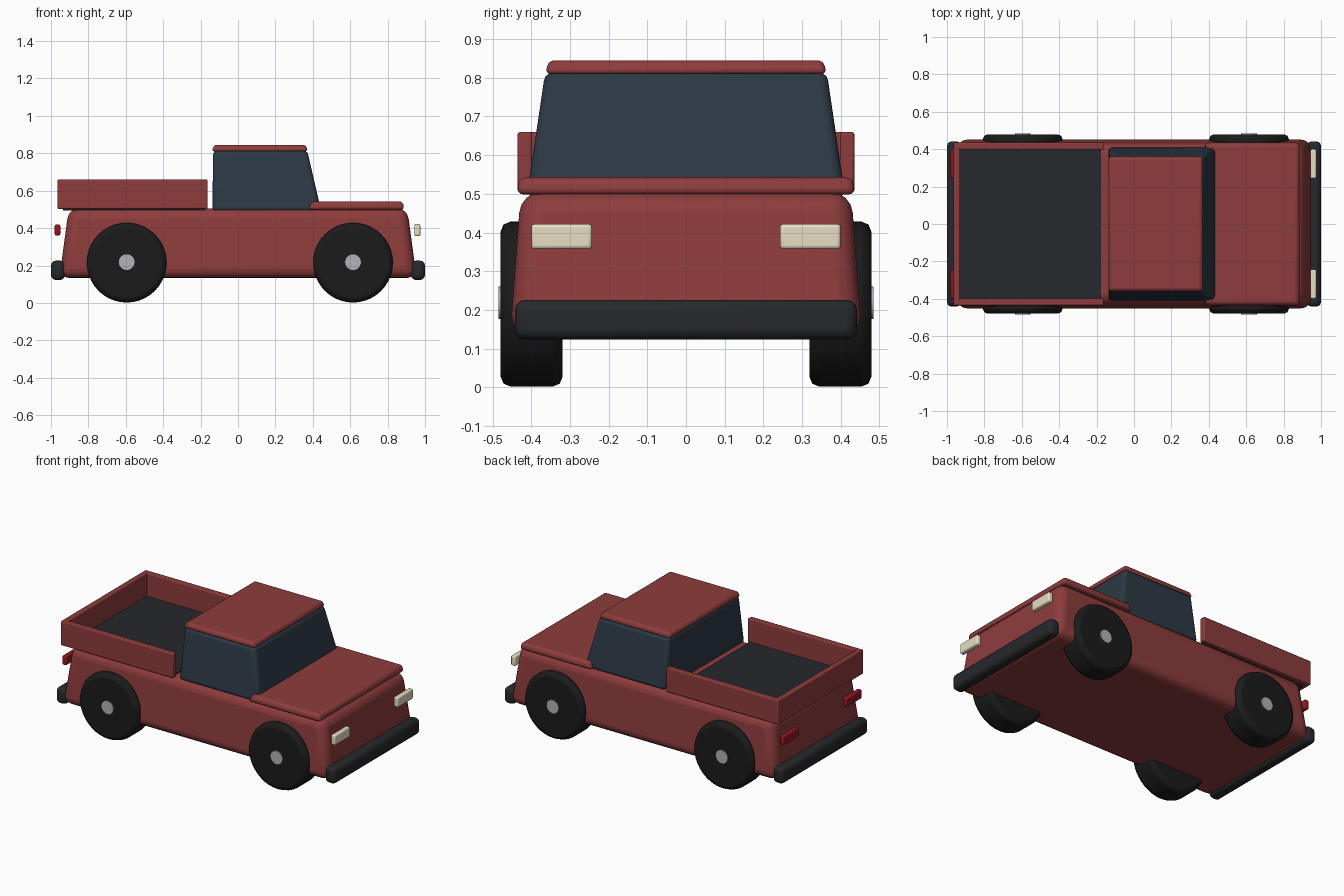
import bpy, bmesh, math
from mathutils import Matrix

if "Cube" in bpy.data.objects:
    bpy.data.objects.remove(bpy.data.objects["Cube"])


def material(name, r, g, b):
    m = bpy.data.materials.new(name)
    m.diffuse_color = (r, g, b, 1)
    m.use_nodes = True
    m.node_tree.nodes["Principled BSDF"].inputs["Base Color"].default_value = m.diffuse_color
    return m


RED = material("red_paint", 0.27, 0.045, 0.045)
GLASS = material("dark_glass", 0.025, 0.04, 0.058)
TRIM = material("dark_trim", 0.02, 0.021, 0.025)
RUBBER = material("rubber", 0.011, 0.011, 0.011)
METAL = material("metal", 0.45, 0.45, 0.48)
CREAM = material("headlight_cream", 0.8, 0.73, 0.54)
TAIL = material("tail_red", 0.3, 0.008, 0.015)


def finish(name, bm, mat, bevel, segments):
    bmesh.ops.recalc_face_normals(bm, faces=bm.faces)
    me = bpy.data.meshes.new(name)
    bm.to_mesh(me)
    bm.free()
    ob = bpy.data.objects.new(name, me)
    bpy.context.collection.objects.link(ob)
    me.materials.append(mat)
    if bevel:
        mod = ob.modifiers.new("Bevel", 'BEVEL')
        mod.width, mod.segments = bevel, segments
        mod.limit_method, mod.angle_limit = 'ANGLE', math.radians(40)
    bpy.ops.object.select_all(action='DESELECT')
    bpy.context.view_layer.objects.active = ob
    ob.select_set(True)
    bpy.ops.object.shade_smooth_by_angle(angle=math.radians(35))
    return ob


def block(name, mat, x, y, z, top_x=None, top_y=None, bevel=0.0, segments=3):
    """Box from (min, max) ranges; top_x / top_y give a tapered top."""
    bm = bmesh.new()
    bmesh.ops.create_cube(bm, size=2)
    for v in bm.verts:
        up = v.co.z > 0
        rx = top_x if up and top_x else x
        ry = top_y if up and top_y else y
        v.co = (rx[v.co.x > 0], ry[v.co.y > 0], z[up])
    return finish(name, bm, mat, bevel, segments)


def disc(name, mat, x, y, z, radius, depth, bevel=0.0):
    """Cylinder with its axis along y."""
    bm = bmesh.new()
    bmesh.ops.create_cone(bm, cap_ends=True, segments=40, radius1=radius, radius2=radius, depth=depth,
                          matrix=Matrix.Translation((x, y, z)) @ Matrix.Rotation(math.pi / 2, 4, 'X'))
    return finish(name, bm, mat, bevel, 2)


# Lower body and hood
block("body", RED, (-0.955, 0.955), (-0.455, 0.455), (0.133, 0.506),
      (-0.905, 0.905), (-0.427, 0.427), bevel=0.055, segments=4)
block("hood", RED, (0.375, 0.89), (-0.438, 0.438), (0.498, 0.543),
      (0.395, 0.88), (-0.43, 0.43), bevel=0.018)

# Cab glasshouse and roof
block("cab", GLASS, (-0.138, 0.445), (-0.412, 0.412), (0.49, 0.815),
      (-0.132, 0.37), (-0.364, 0.364), bevel=0.022)
block("roof", RED, (-0.14, 0.373), (-0.364, 0.364), (0.81, 0.845),
      (-0.128, 0.362), (-0.355, 0.355), bevel=0.014)

# Cargo bed
block("bed_floor", TRIM, (-0.935, -0.177), (-0.4, 0.4), (0.495, 0.512))
block("tailgate", RED, (-0.965, -0.93), (-0.435, 0.435), (0.503, 0.66), bevel=0.006, segments=2)

for side, s in (("left", 1), ("right", -1)):
    block("bed_wall_" + side, RED, (-0.94, -0.162), sorted((s * 0.398, s * 0.435)),
          (0.503, 0.66), bevel=0.006, segments=2)
    lamp_y = sorted((s * 0.243, s * 0.4))
    block("headlight_" + side, CREAM, (0.943, 0.975), lamp_y, (0.357, 0.422), bevel=0.009)
    block("taillight_" + side, TAIL, (-0.98, -0.95), lamp_y, (0.36, 0.42), bevel=0.009)
    # Wheels with hub caps
    for end, x in (("rear", -0.595), ("front", 0.615)):
        disc(f"wheel_{end}_{side}", RUBBER, x, s * 0.399, 0.215, 0.213, 0.16, bevel=0.025)
        disc(f"hub_{end}_{side}", METAL, x, s * 0.465, 0.218, 0.042, 0.04)

# Bumpers
for end, x in (("front", (0.925, 1.0)), ("rear", (-1.0, -0.925))):
    block("bumper_" + end, TRIM, x, (-0.442, 0.442), (0.123, 0.226), bevel=0.026)
